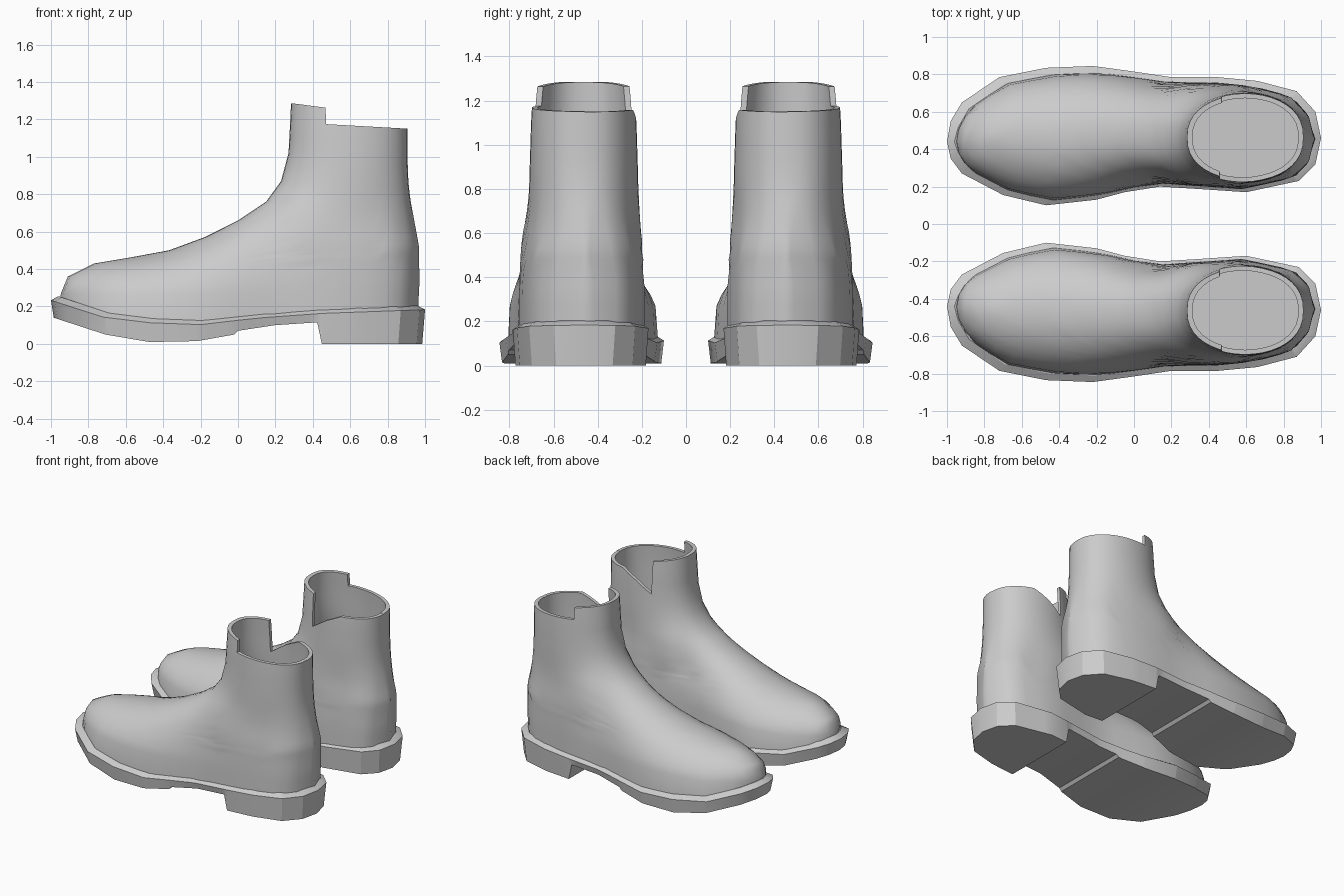
import bpy, bmesh, math

cube = bpy.data.objects.get("Cube")
if cube:
    bpy.data.objects.remove(cube, do_unlink=True)

grey = bpy.data.materials.new("plain_grey")
grey.use_nodes = True
grey.diffuse_color = (0.6, 0.6, 0.6, 1)
grey.node_tree.nodes["Principled BSDF"].inputs["Base Color"].default_value = (0.6, 0.6, 0.6, 1)

# Profiles: (position, value)
OUTER = [(-1, .44), (-.98, .55), (-.92, .65), (-.72, .785), (-.47, .835), (-.22, .845), (0, .815),
         (.2, .785), (.45, .785), (.66, .765), (.87, .71), (.97, .6), (1, .46)]
INNER = [(-1, .44), (-.98, .35), (-.92, .27), (-.7, .155), (-.47, .1), (-.2, .13), (-.05, .17),
         (.14, .2), (.38, .185), (.6, .17), (.88, .23), (.97, .32), (1, .46)]
WELT = [(-1, .255), (-.72, .165), (-.47, .135), (-.2, .125), (.1, .16), (.45, .185), (1, .205)]
TREAD = [(-1, .14), (-.72, .05), (-.48, .01), (-.22, .015), (-.02, .05), (0, .07), (.2, .1),
         (.43, .115), (.455, 0), (1, 0)]
INSTEP = [(-.955, .25), (-.91, .36), (-.77, .43), (-.56, .465), (-.37, .5), (-.18, .57), (0, .66),
          (.15, .76), (.23, .87), (.27, 1.02), (.285, 1.3)]
HEEL = [(.2, .96), (.3, .97), (.52, .968), (.78, .92), (.9, .908), (1.3, .905)]
SHAFT = [(.5, .285), (.65, .258), (.8, .248), (1.15, .237), (1.3, .225)]
LEVELS = [.27, .32, .36, .4, .43, .448, .465, .482, .5, .53, .57, .61, .66, .71, .76, .81, .87,
          .95, 1.02, 1.1, 1.2, 1.27]
STEPS = 20


def look(table, x):
    """Linear interpolation in a profile, held at its ends."""
    if x <= table[0][0]:
        return table[0][1]
    for (a, p), (b, q) in zip(table, table[1:]):
        if x <= b:
            return p + (q - p) * (x - a) / (b - a)
    return table[-1][1]


def finish(bm, name):
    bmesh.ops.remove_doubles(bm, verts=bm.verts, dist=1e-4)
    bmesh.ops.recalc_face_normals(bm, faces=bm.faces)
    mesh = bpy.data.meshes.new(name)
    bm.to_mesh(mesh)
    bm.free()
    mesh.materials.append(grey)
    obj = bpy.data.objects.new(name, mesh)
    bpy.context.collection.objects.link(obj)
    return obj


def smooth(obj, degrees):
    bpy.ops.object.select_all(action="DESELECT")
    obj.select_set(True)
    bpy.context.view_layer.objects.active = obj
    bpy.ops.object.shade_smooth_by_angle(angle=math.radians(degrees))


def ring(z, lining=False, base=False):
    """Horizontal slice of the upper, running round from toe to heel and back."""
    level = z + .03 if lining else z
    front = look([(b, a) for a, b in INSTEP], level)
    back = look(HEEL, level)
    blend = min(max((level - .45) / .42, 0), 1)
    blend = blend * blend * (3 - 2 * blend)
    sides = ([], [])
    for i in range(STEPS + 1):
        t = math.pi * i / STEPS
        x = (front + back) / 2 - (back - front) / 2 * math.cos(t)
        # foot shape: sole outline narrowing into a dome
        u = -1 + (x + .955) * 2 / (back + .955)
        yo, yi = look(OUTER, u), look(INNER, u)
        mid, half = (yo + yi) / 2 - .006, max((yo - yi) / 2 - .022, 0)
        floor = look(WELT, x)
        ratio = min(max((level - floor) / (look(INSTEP, x) - floor), 0), 1)
        half *= (1 - ratio ** 2.3) ** .5
        # shaft shape: plain oval
        oval = look(SHAFT, level) * max(math.sin(t), 0) ** .85
        half += (oval - half) * blend
        mid += (.463 - mid) * blend
        if i in (0, STEPS):
            half = 0
        if lining:
            c = (front + back) / 2
            x = c + (x - c) * (1 - .055 / (back - front))
            half *= .9
        h = floor - .02 if base else z
        if z == LEVELS[-1]:
            h = 1.285 - .13 * max(x - .3, 0)
        for s, side in zip((1, -1), sides):
            side.append((x, mid + s * half, h))
    return sides[0] + sides[1][-2:0:-1]


def make_upper(side, name):
    rings = [ring(.23, base=True)] + [ring(z) for z in LEVELS]
    rings += [ring(z, lining=True) for z in reversed(LEVELS)]
    bm = bmesh.new()
    loops = [[bm.verts.new((x, y * side, z)) for x, y, z in r] for r in rings]
    n = len(loops[0])
    for a, b in zip(loops, loops[1:]):
        for i in range(n):
            j = (i + 1) % n
            bm.faces.new((a[i], a[j], b[j], b[i]))
    bm.faces.new(loops[0])
    bm.faces.new(loops[-1])
    obj = finish(bm, name)
    # collar cuts: a step on the outside, a notch on the inside
    step = [(.465, 1.5), (.47, 1.175), (1.1, 1.14), (1.1, 1.5)]
    notch = [(.455, 1.5), (.46, 1.02), (.58, 1.1), (.7, 1.158), (1.1, 1.14), (1.1, 1.5)]
    for profile, y0, y1 in ((step, .45, 1), (notch, 0, .46)):
        bm = bmesh.new()
        face = bm.faces.new([bm.verts.new((x, y0 * side, z)) for x, z in profile])
        new = bmesh.ops.extrude_face_region(bm, geom=[face])["geom"]
        bmesh.ops.translate(bm, vec=(0, (y1 - y0) * side, 0),
                            verts=[v for v in new if isinstance(v, bmesh.types.BMVert)])
        cutter = finish(bm, "collar_cutter")
        cutter.hide_render = True
        mod = obj.modifiers.new("collar_cut", "BOOLEAN")
        mod.operation, mod.solver, mod.object = "DIFFERENCE", "EXACT", cutter
        bpy.context.view_layer.objects.active = obj
        bpy.ops.object.modifier_apply(modifier=mod.name)
        bpy.data.objects.remove(cutter, do_unlink=True)
    smooth(obj, 50)


def make_sole(side, name):
    xs = sorted({round(p[0], 3) for t in (OUTER, INNER, TREAD) for p in t})
    bm = bmesh.new()
    sections = []
    for x in xs:
        yo, yi, top = look(OUTER, x), look(INNER, x), look(WELT, x)
        mid, half = (yo + yi) / 2, (yo - yi) / 2
        rows = [(x * .985, half - .012, look(TREAD, x)), (x, half, top - .022),
                (x * .96, half - .035, top)]
        rows = [(px, max(h, 0), z) for px, h, z in rows]
        loop = [(px, mid + h, z) for px, h, z in rows]
        loop += [(px, mid - h, z) for px, h, z in reversed(rows)]
        sections.append([bm.verts.new((px, y * side, z)) for px, y, z in loop])
    for a, b in zip(sections, sections[1:]):
        for i in range(6):
            j = (i + 1) % 6
            bm.faces.new((a[i], a[j], b[j], b[i]))
    smooth(finish(bm, name), 25)


for side, label in ((1, "back"), (-1, "front")):
    make_upper(side, label + "_boot_upper")
    make_sole(side, label + "_boot_sole")
